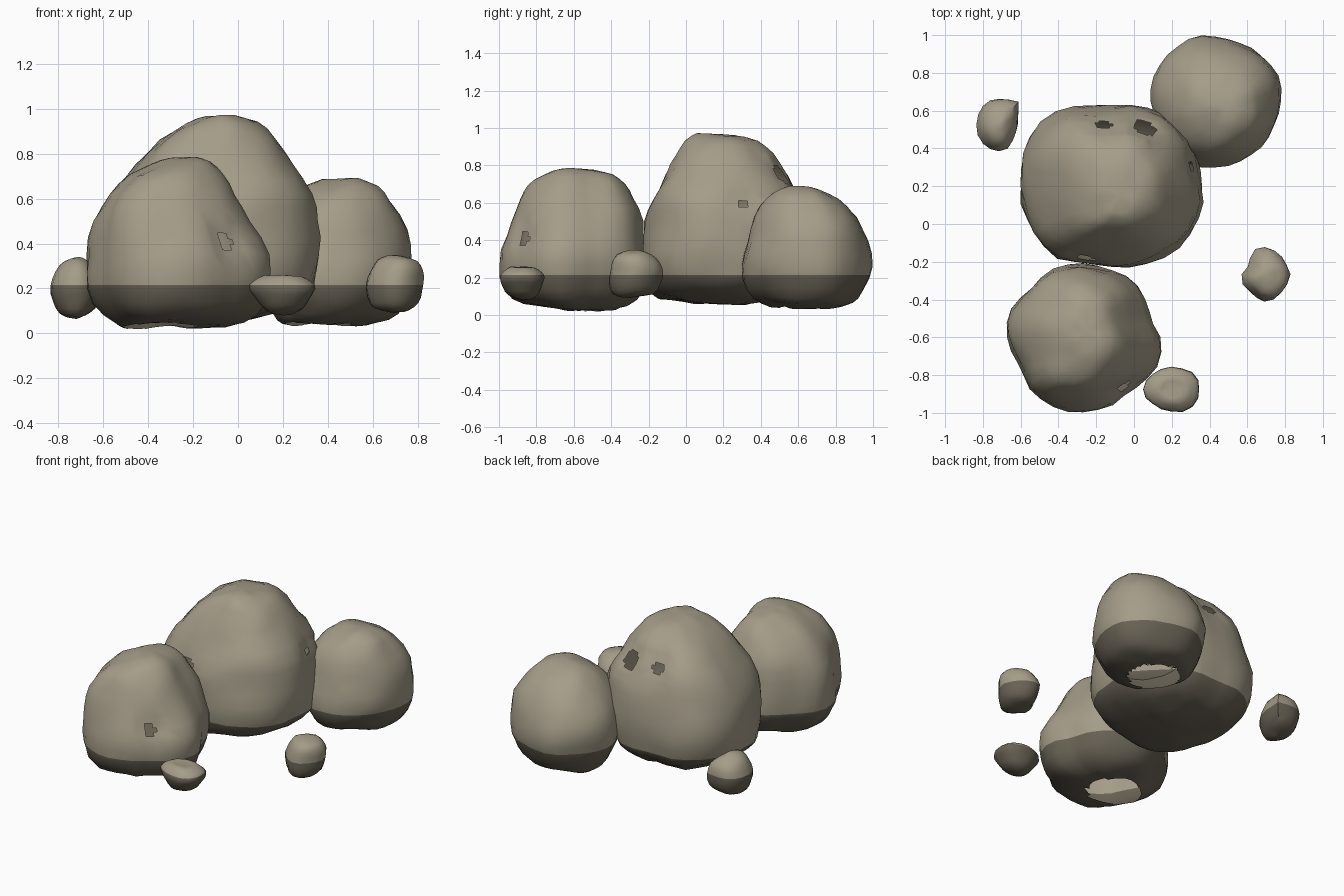
import bpy, bmesh, math
from mathutils import Vector, noise

if "Cube" in bpy.data.objects:
    bpy.data.objects.remove(bpy.data.objects["Cube"])

LINE = 0.215   # height of the damp, darker base


def material(name, rgb):
    m = bpy.data.materials.new(name)
    m.diffuse_color = (*rgb, 1)
    m.use_nodes = True
    m.node_tree.nodes["Principled BSDF"].inputs["Base Color"].default_value = m.diffuse_color
    return m


STONE = material("warm grey stone", (0.375, 0.335, 0.25))
DAMP = material("dark damp stone", (0.14, 0.122, 0.09))


def unit_plan(points, count):
    """Resample a plan outline by angle, normalised to a -1..1 box."""
    xs, ys = [p[0] for p in points], [p[1] for p in points]
    cx, cy = (min(xs) + max(xs)) / 2, (min(ys) + max(ys)) / 2
    hx, hy = (max(xs) - min(xs)) / 2, (max(ys) - min(ys)) / 2
    polar = sorted((math.atan2((y - cy) / hy, (x - cx) / hx) % math.tau,
                    math.hypot((x - cx) / hx, (y - cy) / hy)) for x, y in points)
    polar = [(polar[-1][0] - math.tau, polar[-1][1])] + polar + [(polar[0][0] + math.tau, polar[0][1])]
    out = []
    for i in range(count):
        a = math.tau * i / count
        for (a0, r0), (a1, r1) in zip(polar, polar[1:]):
            if a0 <= a <= a1:
                t = (a - a0) / max(a1 - a0, 1e-6)
                r = r0 + (r1 - r0) * t
                break
        out.append((r * math.cos(a), r * math.sin(a)))
    return out


def smooth_levels(levels, steps):
    """Catmull-Rom through the (z, xmin, xmax, ymin, ymax) levels."""
    out = []
    n = len(levels)
    for i in range(n - 1):
        p = [levels[max(0, min(n - 1, i + k))] for k in (-1, 0, 1, 2)]
        for s in range(steps):
            t = s / steps
            out.append([0.5 * (2 * b + (c - a) * t + (2 * a - 5 * b + 4 * c - d) * t * t
                               + (3 * b - a - 3 * c + d) * t ** 3) for a, b, c, d in zip(*p)])
    return out + [list(levels[-1])]


def rock(name, plan, levels, count=32, steps=2, bump=0.02, freq=4.5, holes=(), square=0.05, sharp=35):
    bm = bmesh.new()
    outline = unit_plan(plan, count)
    rings = []
    mid_z = (levels[0][0] + levels[-1][0]) / 2
    for z, x0, x1, y0, y1 in smooth_levels(levels, steps):
        # the upper part gets fuller shoulders on the diagonals
        k = square * max(0, min(1, (z - mid_z) * 6))
        ring = []
        for u, v in outline:
            f = 1 + k * math.sin(2 * math.atan2(v, u)) ** 2
            ring.append(bm.verts.new(((x0 + x1) / 2 + f * u * (x1 - x0) / 2,
                                      (y0 + y1) / 2 + f * v * (y1 - y0) / 2, z)))
        rings.append(ring)
    for a, b in zip(rings, rings[1:]):
        for i in range(count):
            j = (i + 1) % count
            bm.faces.new((a[i], a[j], b[j], b[i]))
    # close top and bottom with fans
    for ring, dz in ((rings[0], -0.006), (rings[-1], 0.004)):
        mid = sum((v.co for v in ring), Vector()) / count
        tip = bm.verts.new(mid + Vector((0, 0, dz)))
        for i in range(count):
            bm.faces.new((ring[i], ring[(i + 1) % count], tip))
    bmesh.ops.recalc_face_normals(bm, faces=bm.faces)
    # weathered lumps and dents
    bm.normal_update()
    for v, n in [(v, v.normal.copy()) for v in bm.verts]:
        d = bump * (noise.noise(v.co * freq) + 0.5 * noise.noise(v.co * freq * 2.3))
        for x, y, z, r in holes:
            if z > 0.1:
                d -= 0.03 * max(0, 1 - (v.co - Vector((x, y, z))).length / 0.13)
        v.co += n * d
        v.co.z = max(v.co.z, 0.0)
    # broken openings: refine the skin around them, then remove it
    near = [f for f in bm.faces if any(
        (f.calc_center_median() - Vector(h[:3])).length < h[3] + 0.06 for h in holes)]
    if near:
        edges = list({e for f in near for e in f.edges})
        bmesh.ops.subdivide_edges(bm, edges=edges, cuts=2, use_grid_fill=True)
        gone = [f for f in bm.faces if any(
            (f.calc_center_median() - Vector(h[:3])).length < h[3] for h in holes)]
        bmesh.ops.delete(bm, geom=gone, context='FACES')
    # dark base below a level line
    bmesh.ops.bisect_plane(bm, geom=bm.verts[:] + bm.edges[:] + bm.faces[:],
                           plane_co=(0, 0, LINE), plane_no=(0, 0, 1))
    for f in bm.faces:
        f.material_index = 1 if f.calc_center_median().z < LINE else 0
    me = bpy.data.meshes.new(name)
    bm.to_mesh(me)
    bm.free()
    me.materials.append(STONE)
    me.materials.append(DAMP)
    ob = bpy.data.objects.new(name, me)
    bpy.context.collection.objects.link(ob)
    bpy.ops.object.select_all(action='DESELECT')
    ob.select_set(True)
    bpy.context.view_layer.objects.active = ob
    bpy.ops.object.shade_smooth_by_angle(angle=math.radians(sharp))
    return ob


# tall middle boulder
rock("middle_boulder",
     [(-.6, .21), (-.55, .45), (-.46, .57), (-.13, .63), (.135, .6), (.2, .53), (.33, .38), (.36, .21),
      (.35, .05), (.29, -.08), (.16, -.175), (.03, -.22), (-.12, -.23), (-.26, -.21), (-.43, -.18),
      (-.52, -.08), (-.55, 0), (-.59, .1)],
     [(.065, -.22, .02, .08, .32), (.085, -.4, .12, -.1, .46), (.12, -.49, .25, -.18, .53),
      (.21, -.58, .33, -.22, .6), (.35, -.6, .36, -.23, .63), (.5, -.585, .345, -.215, .62),
      (.62, -.54, .325, -.175, .59), (.75, -.46, .235, -.11, .54), (.86, -.35, .16, -.05, .46),
      (.93, -.23, .08, .0, .38), (.967, -.14, -.01, .06, .26)],
     holes=[(.05, .5, .74, .06), (-.16, .5, .74, .05), (-.26, -.18, .54, .045), (.31, .31, .6, .03)])

# front boulder
rock("front_boulder",
     [(-.31, -.2), (-.14, -.23), (.01, -.31), (.08, -.5), (.14, -.65), (.125, -.73), (-.05, -.9),
      (-.16, -.97), (-.31, -.99), (-.49, -.94), (-.57, -.86), (-.6, -.77), (-.685, -.49), (-.55, -.35),
      (-.42, -.23)],
     [(.02, -.46, -.25, -.65, -.45), (.04, -.53, -.05, -.8, -.36), (.09, -.6, .08, -.93, -.27),
      (.2, -.67, .13, -.99, -.21), (.35, -.675, .14, -.985, -.215), (.5, -.64, .06, -.94, -.24),
      (.62, -.57, -.01, -.89, -.29), (.7, -.48, -.07, -.85, -.33), (.755, -.38, -.13, -.77, -.39),
      (.777, -.31, -.19, -.68, -.46)],
     holes=[(-.06, -.86, .41, .035), (-.34, -.6, .02, .17)])

# back boulder
rock("back_boulder",
     [(.4, 1), (.56, .97), (.76, .8), (.775, .69), (.72, .48), (.61, .37), (.35, .31), (.2, .4),
      (.12, .55), (.08, .71), (.1, .79), (.21, .93)],
     [(.035, .28, .52, .58, .82), (.05, .2, .63, .45, .87), (.09, .16, .71, .37, .92),
      (.2, .1, .765, .315, .975), (.33, .08, .775, .31, .99), (.46, .12, .745, .345, .95),
      (.58, .21, .68, .405, .865), (.65, .31, .62, .47, .77), (.69, .43, .54, .55, .67)],
     holes=[(.37, .63, .045, .16)], square=0.03)

# three loose stones
small = dict(count=16, steps=2, bump=0.008, freq=9, square=0, sharp=55)
rock("left_stone",
     [(-.68, .66), (-.6, .64), (-.62, .565), (-.635, .46), (-.67, .4), (-.75, .39), (-.83, .5), (-.81, .61)],
     [(.07, -.75, -.69, .48, .55), (.09, -.79, -.65, .42, .61), (.14, -.82, -.61, .4, .65),
      (.21, -.83, -.6, .39, .66), (.28, -.81, -.62, .41, .64), (.32, -.77, -.66, .45, .59),
      (.335, -.73, -.69, .5, .55)], **small)
rock("right_stone",
     [(.66, -.11), (.755, -.14), (.8, -.19), (.825, -.25), (.785, -.345), (.705, -.4), (.61, -.345),
      (.56, -.275), (.61, -.21)],
     [(.1, .64, .74, -.35, -.25), (.115, .59, .79, -.39, -.18), (.16, .565, .815, -.41, -.14),
      (.22, .56, .825, -.41, -.12), (.28, .59, .825, -.4, -.14), (.325, .62, .8, -.37, -.18),
      (.345, .66, .75, -.31, -.23)], **small)
rock("front_stone",
     [(.2, -.75), (.33, -.81), (.34, -.87), (.3, -.975), (.2, -.99), (.11, -.955), (.055, -.88), (.09, -.8)],
     [(.085, .17, .24, -.9, -.84), (.105, .12, .29, -.95, -.8), (.15, .08, .32, -.98, -.77),
      (.2, .05, .345, -.995, -.755), (.23, .065, .325, -.975, -.775), (.255, .12, .28, -.94, -.81),
      (.25, .16, .23, -.9, -.85)], **small)
